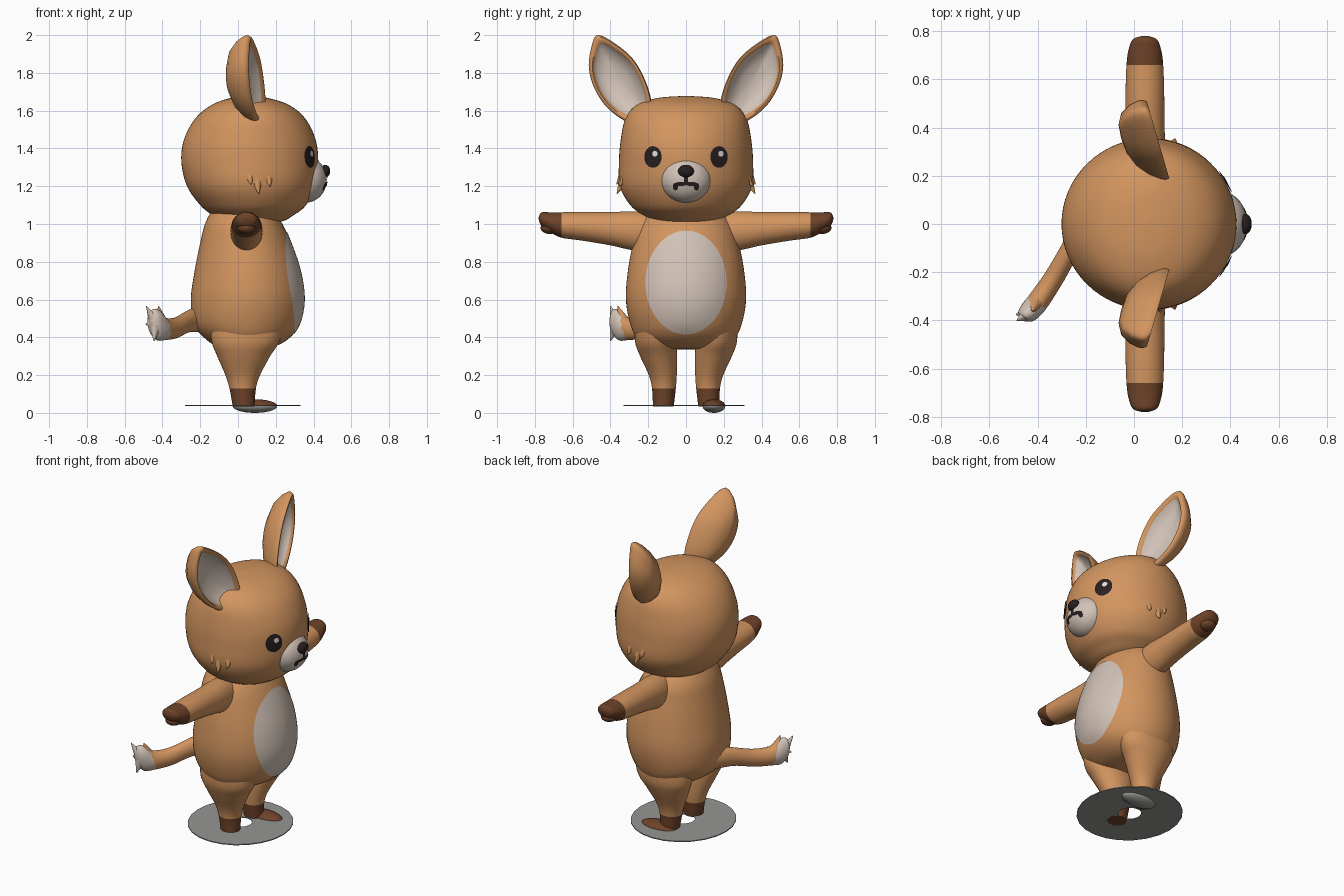
import bpy, bmesh, math
from mathutils import Vector, Matrix
from mathutils.bvhtree import BVHTree

if "Cube" in bpy.data.objects:
    bpy.data.objects.remove(bpy.data.objects["Cube"])


def material(name, r, g, b):
    m = bpy.data.materials.new(name)
    m.use_nodes = True
    m.diffuse_color = (r, g, b, 1)
    bsdf = m.node_tree.nodes["Principled BSDF"]
    bsdf.inputs["Base Color"].default_value = (r, g, b, 1)
    bsdf.inputs["Roughness"].default_value = 0.8
    return m


FUR = material("tan fur", 0.65, 0.30, 0.115)
PALE = material("cream fur", 0.64, 0.54, 0.47)
BROWN = material("dark brown", 0.155, 0.055, 0.022)
BLACK = material("soft black", 0.02, 0.013, 0.014)
GREY = material("grey base", 0.30, 0.30, 0.29)
WHITE = material("eye glint", 0.75, 0.72, 0.70)


def finish(name, bm, mats, rule=None, angle=60, fix=True):
    """Turn a bmesh into an object; rule picks the second material per face."""
    if fix:
        bmesh.ops.recalc_face_normals(bm, faces=bm.faces)
    if rule:
        for f in bm.faces:
            f.material_index = int(rule(f.calc_center_median()))
    me = bpy.data.meshes.new(name)
    bm.to_mesh(me)
    bm.free()
    for m in mats:
        me.materials.append(m)
    ob = bpy.data.objects.new(name, me)
    bpy.context.collection.objects.link(ob)
    bpy.ops.object.select_all(action="DESELECT")
    ob.select_set(True)
    bpy.context.view_layer.objects.active = ob
    bpy.ops.object.shade_smooth_by_angle(angle=math.radians(angle))
    return ob


def spline(rows, steps, closed=False):
    """Catmull-Rom interpolation of equal-length tuples."""
    n, out = len(rows), []
    for i in range(n if closed else n - 1):
        k = [(i + d) % n if closed else min(max(i + d, 0), n - 1) for d in (-1, 0, 1, 2)]
        for s in range(steps):
            t = s / steps
            out.append([b + 0.5 * t * (c - a + t * (2*a - 5*b + 4*c - d + t * (3*(b - c) + d - a)))
                        for a, b, c, d in zip(*(rows[j] for j in k))])
    return out if closed else out + [list(rows[-1])]


def bridge(bm, rings):
    """Skin successive closed rings of points and cap both ends."""
    loops = [[bm.verts.new(p) for p in ring] for ring in rings]
    n = len(loops[0])
    for a, b in zip(loops, loops[1:]):
        for i in range(n):
            j = (i + 1) % n
            bm.faces.new((a[i], a[j], b[j], b[i]))
    bm.faces.new(loops[0][::-1])
    bm.faces.new(loops[-1])


def tube(name, rows, u, v, mats, rule=None, seg=40, steps=6):
    """Rows are x, y, z and the radii along u and v."""
    u, v = Vector(u), Vector(v)
    rings = []
    for x, y, z, a, b in spline(rows, steps):
        angles = [math.tau * i / seg for i in range(seg)]
        rings.append([Vector((x, y, z)) + u * a * math.cos(t) + v * b * math.sin(t) for t in angles])
    bm = bmesh.new()
    bridge(bm, rings)
    return finish(name, bm, mats, rule)


def ball(name, loc, size, mats, rule=None):
    bm = bmesh.new()
    bmesh.ops.create_uvsphere(bm, u_segments=32, v_segments=20, radius=1,
                              matrix=Matrix.Translation(loc) @ Matrix.Diagonal((*size, 1)))
    return finish(name, bm, mats, rule)


def spike(name, base, tip, radius, mat):
    base, tip = Vector(base), Vector(tip)
    d = tip - base
    m = Matrix.Translation((base + tip) / 2) @ d.to_track_quat("Z", "Y").to_matrix().to_4x4()
    bm = bmesh.new()
    bmesh.ops.create_cone(bm, cap_ends=True, segments=10, radius1=radius, radius2=0.002,
                          depth=d.length, matrix=m)
    return finish(name, bm, [mat])


def decal(name, target, cy, cz, ry, rz, mat, lift=0.004, rings=10, seg=40):
    """Thin oval patch dropped onto the forward side of a part."""
    tree = BVHTree.FromPolygons([p.co for p in target.data.vertices],
                                [p.vertices[:] for p in target.data.polygons])

    def drop(r, t):
        y, z = cy + ry * r * math.cos(t), cz + rz * r * math.sin(t)
        hit = tree.ray_cast(Vector((2, y, z)), Vector((-1, 0, 0)))[0]
        return Vector((hit.x + lift if hit else 0.3, y, z))
    bm = bmesh.new()
    bridge(bm, [[drop(1 - k / rings * 0.98, math.tau * i / seg) for i in range(seg)]
                for k in range(rings + 1)])
    bm.faces.ensure_lookup_table()
    bmesh.ops.delete(bm, geom=[bm.faces[-2]], context="FACES_ONLY")
    return finish(name, bm, [mat], fix=False)


def stack(name, rows):
    """Upright form from height, rear x, front x and half width."""
    return tube(name, [((a + b) / 2, 0, z, (b - a) / 2, w) for z, a, b, w in rows],
                (1, 0, 0), (0, 1, 0), [FUR], seg=64)


# Torso and head
torso = stack("torso", [(0.335, 0.03, 0.05, 0.01), (0.345, -0.09, 0.17, 0.18), (0.39, -0.17, 0.265, 0.255),
                        (0.47, -0.235, 0.325, 0.295), (0.6, -0.25, 0.35, 0.318), (0.75, -0.23, 0.33, 0.308),
                        (0.9, -0.20, 0.28, 0.28), (1.0, -0.175, 0.235, 0.25), (1.09, -0.13, 0.18, 0.18)])
head = stack("head", [(1.0, 0.05, 0.07, 0.01), (1.01, -0.07, 0.22, 0.14), (1.05, -0.14, 0.30, 0.23),
                      (1.1, -0.2, 0.36, 0.295), (1.2, -0.27, 0.41, 0.35), (1.33, -0.30, 0.425, 0.355),
                      (1.45, -0.285, 0.41, 0.345), (1.56, -0.225, 0.355, 0.32), (1.63, -0.14, 0.27, 0.26),
                      (1.667, -0.04, 0.16, 0.15), (1.678, 0.05, 0.07, 0.01)])
decal("belly_patch", torso, 0, 0.69, 0.215, 0.275, PALE)

# Muzzle, nose and mouth
muzzle = ball("muzzle", (0.36, 0, 1.235), (0.11, 0.135, 0.122), [PALE])
ball("nose", (0.462, 0, 1.28), (0.026, 0.042, 0.033), [BLACK])
decal("mouth_stem", muzzle, 0, 1.235, 0.011, 0.03, BLACK, rings=3, seg=16)

for s, side in ((1, "left"), (-1, "right")):
    decal(side + "_mouth_line", muzzle, s * 0.028, 1.212, 0.032, 0.011, BLACK, rings=3, seg=16)
    decal(side + "_mouth_corner", muzzle, s * 0.056, 1.198, 0.014, 0.02, BLACK, rings=3, seg=16)

    # Eyes
    eye = decal(side + "_eye", head, s * 0.175, 1.355, 0.046, 0.057, BLACK, lift=0.007)
    decal(side + "_eye_glint", eye, s * 0.175 + 0.01, 1.372, 0.014, 0.016, WHITE, 0.003, 3, 16)

    # Cheek tufts
    for x, z, d in ((0.06, 1.24, 0.03), (0.10, 1.21, 0.05), (0.16, 1.23, 0.03)):
        w = 0.35 * math.sqrt(1 - ((x - 0.06) / 0.36) ** 2)
        spike(side + "_cheek_tuft", (x, s * (w - 0.02), z + 0.02), (x + 0.01, s * (w + 0.018), z - d), 0.03, FUR)

    # Ears: cupped shell with a recessed pale lining
    outline = spline([(0.465, 2.0), (0.39, 1.965), (0.29, 1.885), (0.225, 1.78), (0.185, 1.66), (0.19, 1.57),
                      (0.26, 1.53), (0.34, 1.555), (0.43, 1.63), (0.49, 1.73), (0.515, 1.84), (0.495, 1.96)],
                     5, closed=True)
    shell = [(0.02, -0.135), (0.35, -0.13), (0.65, -0.105), (0.87, -0.06), (0.98, -0.02), (1, 0.0),
             (0.96, 0.016), (0.88, 0.016), (0.81, 0.0)]
    lining = [(0.81, 0.0), (0.7, -0.025), (0.4, -0.05), (0.02, -0.055)]
    for part, layers, mat in (("ear", shell, FUR), ("ear_lining", lining, PALE)):
        rings = []
        for k, dx in layers:
            ring = []
            for y, z in outline:
                y, z = 0.355 + (y - 0.355) * k, 1.76 + (z - 1.76) * k
                ring.append(Vector((0.185 - 0.29 * y + dx, s * y, z)))
            rings.append(ring)
        bm = bmesh.new()
        bridge(bm, rings)
        bm.faces.ensure_lookup_table()
        # leave the cup open where shell and lining meet
        bmesh.ops.delete(bm, geom=[bm.faces[-1 if part == "ear" else -2]], context="FACES_ONLY")
        bmesh.ops.recalc_face_normals(bm, faces=bm.faces)
        cap = max(bm.faces, key=lambda f: len(f.verts))
        if (cap.normal.x > 0) != (part == "ear_lining"):
            bmesh.ops.reverse_faces(bm, faces=bm.faces)
        finish(side + "_" + part, bm, [mat], fix=False)

    # Arms with dark hands
    tube(side + "_arm", [(0.045, s * y, z, a, b) for y, z, a, b in (
        (0.12, 0.95, 0.08, 0.10), (0.26, 0.962, 0.085, 0.105), (0.4, 0.975, 0.082, 0.088),
        (0.55, 0.988, 0.08, 0.076), (0.66, 0.995, 0.076, 0.067), (0.72, 1.01, 0.068, 0.052),
        (0.765, 1.025, 0.05, 0.036), (0.78, 1.03, 0.01, 0.006))],
        (1, 0, 0), (0, 0, 1), [FUR, BROWN], lambda c: abs(c.y) > 0.66)
    ball(side + "_finger", (0.045, s * 0.72, 0.98), (0.05, 0.05, 0.033), [BROWN])

    # Legs with dark ankles
    tube(side + "_leg", [(x, s * y, z, a, b) for x, y, z, a, b in (
        (0.03, 0.12, 0.035, 0.058, 0.055), (0.025, 0.117, 0.13, 0.07, 0.063), (0.025, 0.123, 0.2, 0.092, 0.074),
        (0.03, 0.145, 0.3, 0.14, 0.098), (0.04, 0.16, 0.38, 0.18, 0.11), (0.05, 0.15, 0.5, 0.2, 0.12))],
        (1, 0, 0), (0, 1, 0), [FUR, BROWN], lambda c: c.z < 0.13)

# Single forward foot, its sole sunk through the base
ball("left_foot", (0.09, 0.148, 0.036), (0.118, 0.06, 0.036), [BROWN, GREY], lambda c: c.z < 0.035)

# Tail with a pale tufted tip
tube("tail", [(-0.18, 0.02, 0.50, 0.06, 0.075), (-0.26, -0.10, 0.485, 0.042, 0.058),
              (-0.33, -0.22, 0.45, 0.042, 0.055), (-0.39, -0.31, 0.445, 0.045, 0.06),
              (-0.425, -0.355, 0.465, 0.045, 0.08), (-0.45, -0.385, 0.485, 0.035, 0.06),
              (-0.46, -0.40, 0.49, 0.005, 0.01)],
     (0.86, -0.51, 0), (0, 0, 1), [FUR, PALE], lambda c: -0.5 * c.x - 0.86 * c.y > 0.45 + 0.25 * c.z - 0.09)
for tip in ((-0.485, -0.40, 0.565), (-0.445, -0.40, 0.38), (-0.49, -0.375, 0.47)):
    spike("tail_tuft", (-0.435, -0.37, 0.47), tip, 0.036, PALE)
spike("tail_top_tuft", (-0.41, -0.335, 0.49), (-0.42, -0.36, 0.565), 0.035, FUR)

# Thin ring-shaped base
bm = bmesh.new()
seg = 24
rings = [[Vector((0.025 + k * 0.305 * math.cos(math.tau * i / seg),
                  -0.01 + k * 0.32 * math.sin(math.tau * i / seg), z)) for i in range(seg)]
         for k, z in ((0.22, 0.036), (1, 0.036), (1, 0.042), (0.22, 0.042), (0.22, 0.036))]
bridge(bm, rings)
bmesh.ops.delete(bm, geom=[f for f in bm.faces if len(f.verts) > 4], context="FACES_ONLY")
bmesh.ops.remove_doubles(bm, verts=bm.verts, dist=0.0001)
finish("ground_ring", bm, [GREY], angle=30)
